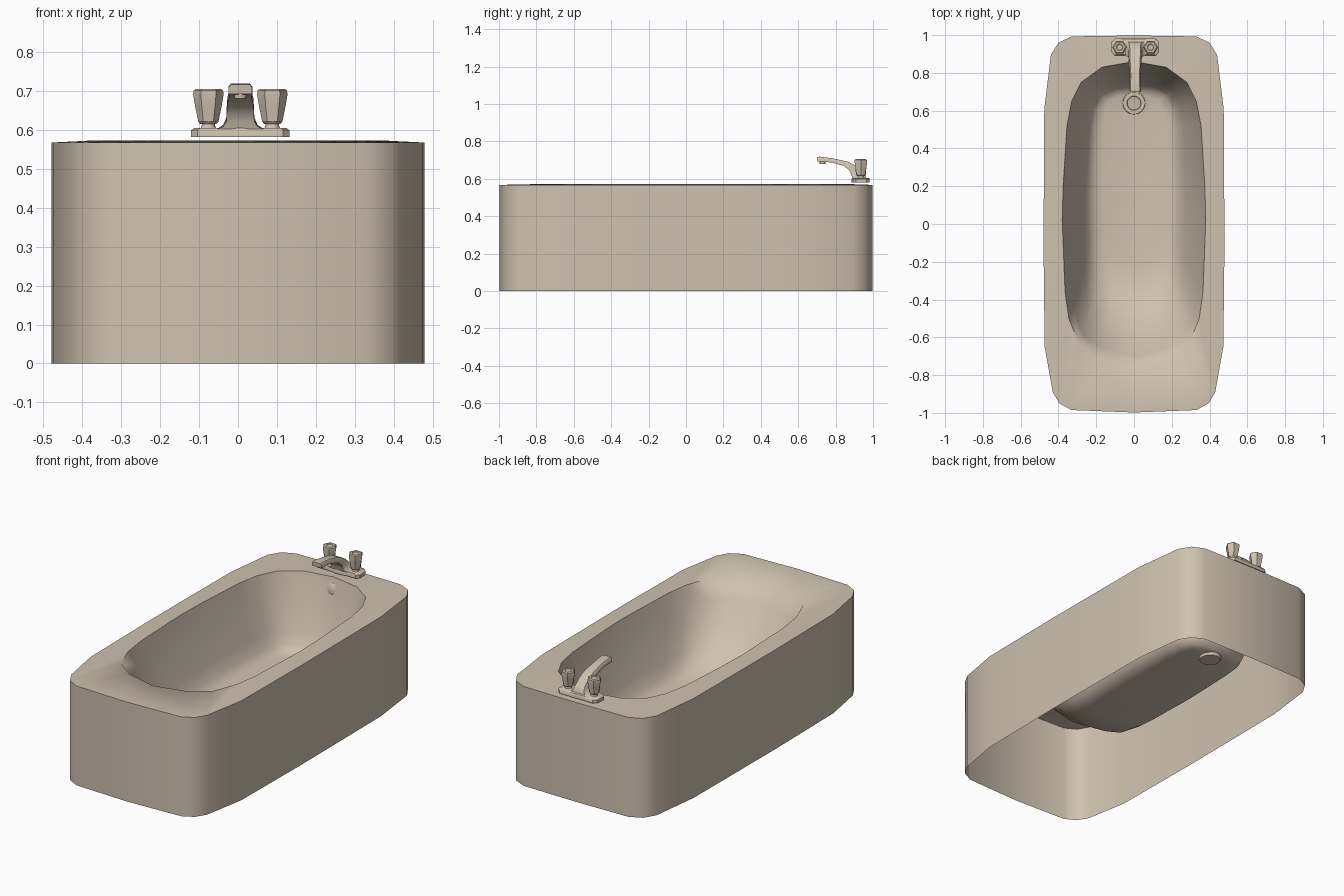
import bpy, bmesh, math
from mathutils import Matrix

if "Cube" in bpy.data.objects:
    bpy.data.objects.remove(bpy.data.objects["Cube"])

# Warm beige enamel
beige = bpy.data.materials.new("beige_enamel")
beige.diffuse_color = (.62, .54, .43, 1)
beige.use_nodes = True
beige.node_tree.nodes["Principled BSDF"].inputs["Base Color"].default_value = beige.diffuse_color


def finish(name, bm, angle=40):
    bmesh.ops.recalc_face_normals(bm, faces=bm.faces)
    me = bpy.data.meshes.new(name)
    bm.to_mesh(me)
    bm.free()
    me.materials.append(beige)
    ob = bpy.data.objects.new(name, me)
    bpy.context.collection.objects.link(ob)
    bpy.ops.object.select_all(action='DESELECT')
    ob.select_set(True)
    bpy.context.view_layer.objects.active = ob
    bpy.ops.object.shade_smooth_by_angle(angle=math.radians(angle))
    return ob


def loft(name, rings, cap_start=True, cap_end=True, angle=40, mat=None):
    """Skin a list of rings that all have the same number of points."""
    bm = bmesh.new()
    vs = [[bm.verts.new(p) for p in r] for r in rings]
    n = len(rings[0])
    for a, b in zip(vs, vs[1:]):
        for i in range(n):
            j = (i + 1) % n
            bm.faces.new((a[i], a[j], b[j], b[i]))
    if cap_start:
        bm.faces.new(vs[0][::-1])
    if cap_end:
        bm.faces.new(vs[-1])
    if mat:
        bm.transform(mat)
    return finish(name, bm, angle)


def circle(r, z, n, flute=0.0):
    return [((r - flute * (i % 2)) * math.cos(2 * math.pi * i / n),
             (r - flute * (i % 2)) * math.sin(2 * math.pi * i / n), z) for i in range(n)]


def lathe(name, profile, loc, n=16, flute=0.0, rot=None, **kw):
    mat = Matrix.Translation(loc) @ (rot or Matrix.Identity(4))
    return loft(name, [circle(r, z, n, flute if r > 0.027 else 0) for r, z in profile], mat=mat, **kw)


def mirrored(half):
    """Full closed outline from the +x half (both ends on the centre line)."""
    return half + [(-x, y) for x, y in half[-2:0:-1]]


# Tub shell: outer wall, flat rim and basin in one skin, open underneath
outer = mirrored([(0, .998), (.33, .993), (.40, .96), (.44, .895), (.475, .61), (.477, .3),
                  (.479, -.12), (.473, -.65), (.43, -.89), (.395, -.95), (.33, -.985), (0, -.998)])
inner = mirrored([(0, .86), (.17, .83), (.28, .75), (.33, .65), (.355, .52), (.375, .2),
                  (.38, .02), (.365, -.36), (.345, -.5), (.29, -.64), (.18, -.72), (0, -.765)])


def basin_ring(z, hw, y0, y1, square):
    pts = []
    for x, y in inner:
        u, v = x / .38, (y - .0475) / .8125
        k = (1 / max(abs(u), abs(v))) ** square
        pts.append((u * k * hw, (y0 + y1) / 2 + v * k * (y1 - y0) / 2, z))
    return pts


rings = [[(x, y, 0) for x, y in outer], [(x, y, .567) for x, y in outer],
         [(x, y, .572) for x, y in inner]]
for z, hw, y0, y1, sq in [(.48, .355, -.70, .84, 0), (.37, .315, -.61, .805, .1),
                          (.27, .275, -.51, .77, .2), (.205, .245, -.41, .74, .3),
                          (.175, .21, -.31, .715, .45), (.164, .165, -.21, .685, .5)]:
    rings.append(basin_ring(z, hw, y0, y1, sq))
loft("tub_shell", rings, cap_start=False, angle=60)

# Drain fitting in the floor and overflow cover on the end wall
lathe("drain", [(.055, .15), (.06, .163), (.058, .171), (.038, .171), (.035, .162)], (0, .64, 0), n=24)
lathe("overflow_cover", [(.03, -.012), (.03, .004), (.024, .008)], (0, .848, .51),
      rot=Matrix.Rotation(math.radians(78), 4, 'X'))

# Tap base plate
CX = .006
plate = mirrored([(0, .982), (.105, .982), (.124, .965), (.126, .91), (.11, .893), (.055, .893), (0, .885)])


def plate_ring(z, s):
    return [(CX + x * s, .937 + (y - .937) * s, z) for x, y in plate]


loft("tap_base", [plate_ring(.581, 1), plate_ring(.599, 1), plate_ring(.605, .93)])

# Spout: rectangular sections given as top point, bottom point, half width
sections = [(.965, .602, .890, .602, .060), (.962, .614, .888, .608, .044), (.948, .636, .885, .620, .036),
            (.915, .665, .874, .643, .035), (.865, .691, .848, .667, .033), (.785, .709, .780, .687, .028),
            (.715, .718, .715, .691, .031), (.700, .716, .702, .691, .030)]
spout = []
for yt, zt, yb, zb, w in sections:
    yc, zc = yt + (yb - yt) * .3, zt + (zb - zt) * .3
    spout.append([(CX - w, yb, zb), (CX + w, yb, zb), (CX + w, yc, zc), (CX + w * .8, yt, zt),
                  (CX - w * .8, yt, zt), (CX - w, yc, zc)])
loft("spout", spout)
lathe("spout_outlet", [(.015, .680), (.016, .696)], (CX, .73, 0))

# Two fluted knobs on short stems
for side, s in (("left", -1), ("right", 1)):
    loc = (CX + s * .082, .935, 0)
    lathe(side + "_stem", [(.022, .600), (.018, .608), (.014, .624)], loc)
    lathe(side + "_knob", [(.020, .614), (.026, .621), (.034, .660), (.039, .690), (.038, .700), (.032, .705),
                           (.018, .705), (.015, .702)], loc, n=12, flute=.006, angle=25)
